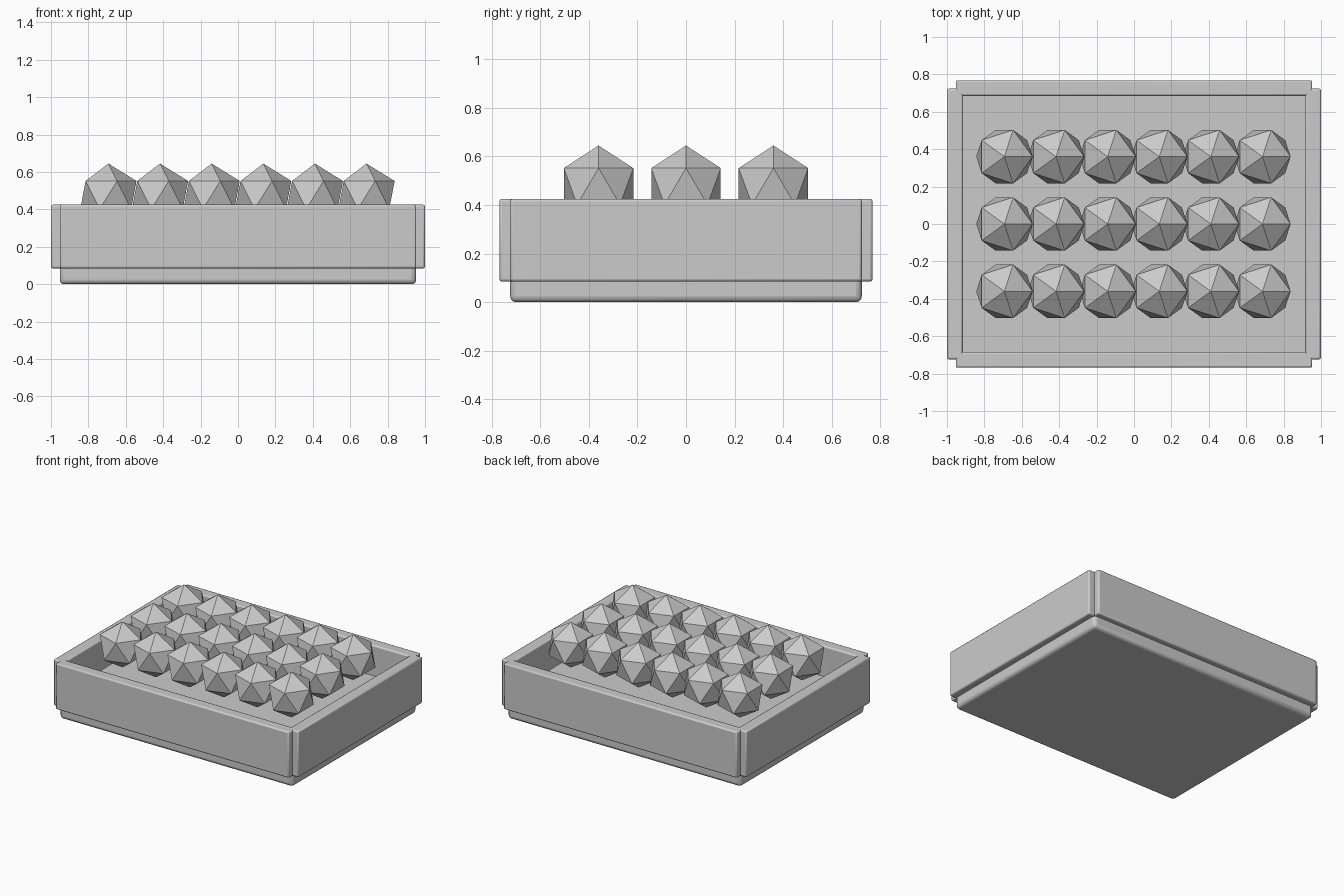
import bpy

cube = bpy.data.objects.get("Cube")
if cube:
    bpy.data.objects.remove(cube, do_unlink=True)

grey = bpy.data.materials.new("plain_grey")
grey.use_nodes = True
colour = (0.6, 0.6, 0.6, 1)
grey.diffuse_color = colour
grey.node_tree.nodes["Principled BSDF"].inputs["Base Color"].default_value = colour


def rounded_box(name, low, high, radius, segments):
    """Box between two corners with rounded edges."""
    bpy.ops.mesh.primitive_cube_add(
        size=1, location=[(a + b) / 2 for a, b in zip(low, high)])
    box = bpy.context.object
    box.name = name
    box.scale = [b - a for a, b in zip(low, high)]
    bpy.ops.object.transform_apply(location=False, rotation=False, scale=True)
    bevel = box.modifiers.new("rounded_edges", "BEVEL")
    bevel.width = radius
    bevel.segments = segments
    box.data.materials.append(grey)
    bpy.ops.object.shade_smooth_by_angle()
    return box


WALL_BOTTOM, WALL_TOP = 0.085, 0.425
OUTER_X, OUTER_Y = 1.0, 0.768
INNER_X, INNER_Y = 0.915, 0.685
BASE_X, BASE_Y = 0.953, 0.724

# Tray floor
rounded_box("tray_base", (-BASE_X, -BASE_Y, 0), (BASE_X, BASE_Y, 0.2), 0.025, 3)

# Four tray walls, leaving notched corners
for side, name in ((-1, "front_wall"), (1, "back_wall")):
    y0, y1 = sorted((side * INNER_Y, side * OUTER_Y))
    rounded_box(name, (-BASE_X, y0, WALL_BOTTOM), (BASE_X, y1, WALL_TOP), 0.01, 2)
for side, name in ((-1, "right_wall"), (1, "left_wall")):
    x0, x1 = sorted((side * INNER_X, side * OUTER_X))
    rounded_box(name, (x0, -BASE_Y, WALL_BOTTOM), (x1, BASE_Y, WALL_TOP), 0.01, 2)

# Rows of faceted balls
for row in range(3):
    for column in range(6):
        bpy.ops.mesh.primitive_ico_sphere_add(
            subdivisions=1, radius=0.168,
            location=((column - 2.5) * 0.276 - 0.003, (row - 1) * 0.36, 0.477))
        ball = bpy.context.object
        ball.name = f"ball_{row + 1}_{column + 1}"
        ball.data.materials.append(grey)
